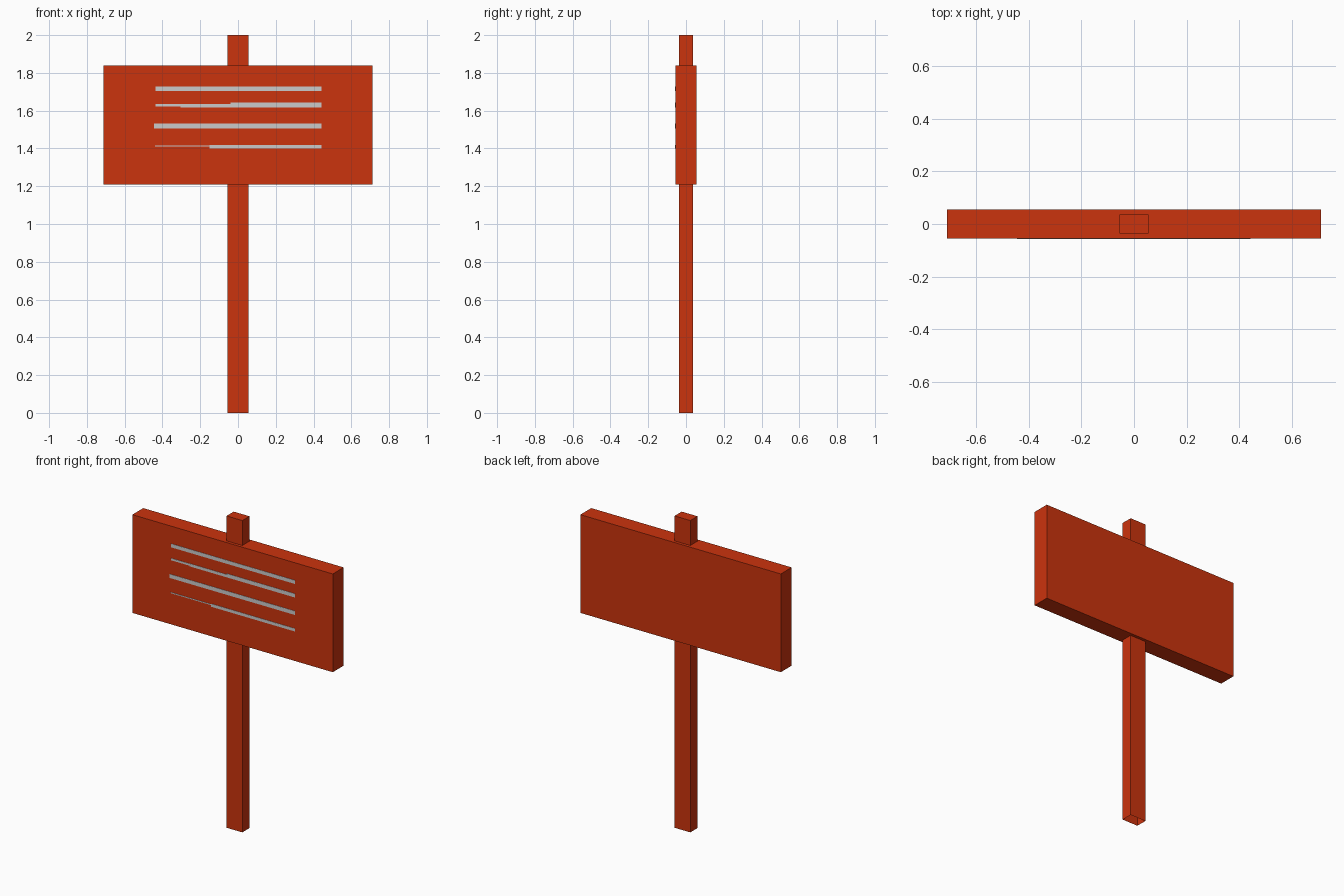
import bpy, bmesh
from mathutils import Vector

if "Cube" in bpy.data.objects:
    bpy.data.objects.remove(bpy.data.objects["Cube"])


def make_material(name, rgb):
    mat = bpy.data.materials.new(name)
    mat.diffuse_color = (*rgb, 1.0)
    mat.use_nodes = True
    mat.node_tree.nodes["Principled BSDF"].inputs["Base Color"].default_value = mat.diffuse_color
    return mat


ORANGE = make_material("red_orange", (0.60, 0.033, 0.004))
GREY = make_material("light_grey", (0.60, 0.60, 0.60))


def box(name, lo, hi, mat, open_bottom=False):
    """Axis-aligned box between two corners, optionally without its bottom."""
    lo, hi = Vector(lo), Vector(hi)
    bm = bmesh.new()
    bmesh.ops.create_cube(bm, size=1.0)
    bmesh.ops.scale(bm, vec=hi - lo, verts=bm.verts)
    bmesh.ops.translate(bm, vec=(lo + hi) / 2, verts=bm.verts)
    if open_bottom:
        bm.normal_update()
        down = [f for f in bm.faces if f.normal.z < -0.9]
        bmesh.ops.delete(bm, geom=down, context='FACES_ONLY')
    mesh = bpy.data.meshes.new(name)
    bm.to_mesh(mesh)
    bm.free()
    mesh.materials.append(mat)
    obj = bpy.data.objects.new(name, mesh)
    bpy.context.collection.objects.link(obj)
    return obj


# Post, hollow at the foot
box("post", (-0.056, -0.036, 0), (0.056, 0.036, 2), ORANGE, open_bottom=True)

# Sign board
FRONT = -0.055
box("board", (-0.711, FRONT, 1.21), (0.711, 0.055, 1.84), ORANGE)

# Painted lines: x start, x end, z low, z high (worn thin towards the left)
lines = [
    (-0.437, 0.443, 1.705, 1.728),
    (-0.437, -0.305, 1.622, 1.635),
    (-0.305, -0.040, 1.618, 1.636),
    (-0.040, 0.443, 1.618, 1.642),
    (-0.445, 0.443, 1.506, 1.531),
    (-0.440, -0.150, 1.410, 1.416),
    (-0.150, 0.443, 1.400, 1.419),
]
for i, (x0, x1, z0, z1) in enumerate(lines, 1):
    box(f"painted_line_{i}", (x0, FRONT - 0.002, z0), (x1, FRONT + 0.002, z1), GREY)
